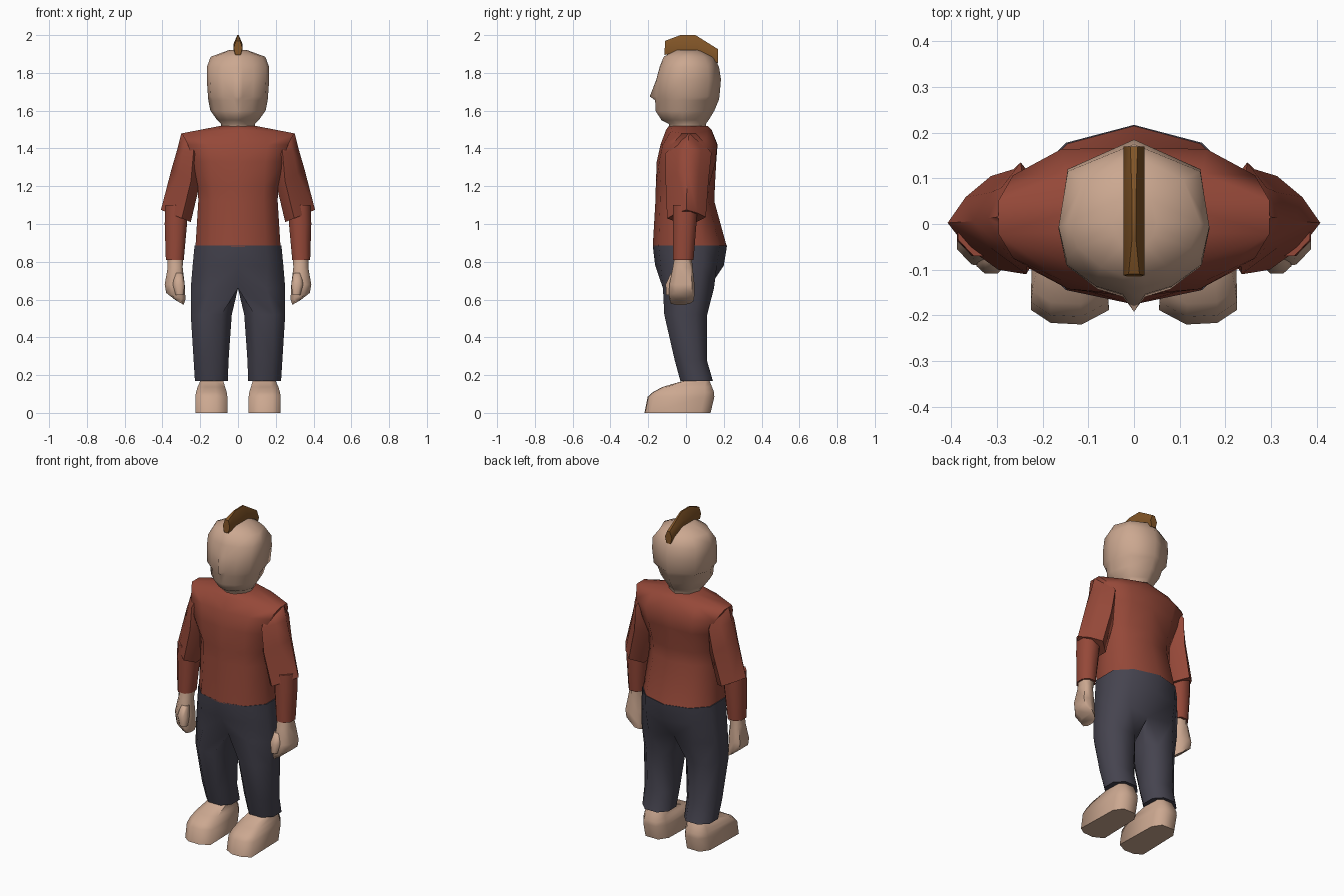
import bpy, bmesh, math

if "Cube" in bpy.data.objects:
    bpy.data.objects.remove(bpy.data.objects["Cube"])


def material(name, rgb):
    m = bpy.data.materials.new(name)
    m.diffuse_color = (*rgb, 1)
    m.use_nodes = True
    m.node_tree.nodes["Principled BSDF"].inputs["Base Color"].default_value = m.diffuse_color
    return m


SKIN = material("skin", (0.60, 0.39, 0.28))
RED = material("shirt_red", (0.30, 0.065, 0.04))
NAVY = material("trouser_grey", (0.06, 0.057, 0.078))
BROWN = material("hair_brown", (0.22, 0.09, 0.02))

# Cross-sections: u runs 0..1 across x, v runs -1..1 front to back
OCT = [(.25, -1), (.72, -1), (1, -.45), (1, .45), (.72, 1), (.25, 1), (0, .45), (0, -.45)]
HAND = [(.2, -1), (.7, -1), (1, -.5), (1, .8), (.7, 1), (.25, .7), (0, .2), (0, -.5)]
FOOT = [(.35, -1), (.75, -.98), (1, -.82), (.96, .7), (.75, 1), (.25, 1), (.04, .7), (0, -.82)]
SLEEVE = [(.3, -1), (.75, -.5), (1, 0), (.75, .55), (.4, 1), (0, .5), (0, -.5)]
HALF = [(0, -1), (.65, -.84), (1, -.38), (1, .38), (.65, .8), (0, 1), (0, .4), (0, -.4)]
SEAT = [(0, -.8), (.6, -1), (1, -.45), (1, .45), (.6, 1), (0, .8), (0, .4), (0, -.4)]
YOKE = [(0, -1), (.6, -.92), (1, -.6), (1, .6), (.6, .98), (0, 1), (0, .4), (0, -.4)]
RIDGE = [(0, -1), (.5, -.8), (1, -.3), (1, .3), (.5, .8), (0, 1), (0, .4), (0, -.4)]
SKULL = [(0, -1), (.15, -.98), (.5, -.88), (.9, -.6), (1, -.15), (.88, .62), (0, 1)]
JAW = [(0, -1), (.15, -.97), (.5, -.82), (.85, -.5), (1, -.1), (.75, .6), (0, 1)]
NOSE = [(0, -1.17)] + SKULL[1:]


def finish(bm, name, mat, angle):
    bmesh.ops.remove_doubles(bm, verts=bm.verts, dist=1e-4)
    bmesh.ops.recalc_face_normals(bm, faces=bm.faces)
    me = bpy.data.meshes.new(name)
    bm.to_mesh(me)
    bm.free()
    me.materials.append(mat)
    ob = bpy.data.objects.new(name, me)
    bpy.context.collection.objects.link(ob)
    bpy.ops.object.select_all(action='DESELECT')
    ob.select_set(True)
    bpy.context.view_layer.objects.active = ob
    bpy.ops.object.shade_smooth_by_angle(angle=math.radians(angle))


def loft(name, mat, rings, angle=65):
    """Skin rings (section, x0, z0, x1, z1, y0, y1) and mirror them across x = 0."""
    bm = bmesh.new()
    for side in (1, -1):
        loops = []
        for sec, x0, z0, x1, z1, y0, y1 in rings:
            loops.append([bm.verts.new((side * (x0 + u * (x1 - x0)),
                                        (y0 + y1) / 2 + v * (y1 - y0) / 2,
                                        z0 + u * (z1 - z0))) for u, v in sec])
        for a, b in zip(loops, loops[1:]):
            n = len(a)
            for i in range(n):
                q = (a[i], a[(i + 1) % n], b[(i + 1) % n], b[i])
                if any(abs(v.co.x) > 1e-4 for v in q):
                    bm.faces.new(q)
        bm.faces.new(loops[0])
        bm.faces.new(loops[-1])
    finish(bm, name, mat, angle)


def central(sec, rows):
    return [(sec, 0, z, hx, z, y0, y1) for z, hx, y0, y1 in rows]


def upright(sec, rows):
    return [(sec, x0, z, x1, z, y0, y1) for z, x0, x1, y0, y1 in rows]


# Head with neck and nose
loft("head", SKIN, central(JAW, [
    (1.50, .09, -.09, .105), (1.53, .09, -.09, .105), (1.55, .11, -.13, .12),
    (1.60, .146, -.162, .15), (1.655, .157, -.163, .173)])
    + central(NOSE, [(1.675, .159, -.163, .177)])
    + central(SKULL, [(1.765, .165, -.157, .185), (1.83, .165, -.14, .175)])
    + central(JAW, [(1.885, .145, -.118, .15), (1.92, .05, -.06, .08)]), 75)

# Mohawk: side profile (y, z, half width) swept across the head
crest = [(-.11, 1.97, .012), (-.03, 2.0, .004), (.05, 2.0, .004), (.17, 1.925, .008)]
base = [(-.115, 1.895, .014), (-.04, 1.91, .022), (.06, 1.91, .022), (.17, 1.85, .014)]
mid = [((a[0] + b[0]) / 2, (a[1] + b[1]) / 2, .023) for a, b in zip(crest, base)]
bm = bmesh.new()
rows = [[[bm.verts.new((s * w, y, z)) for y, z, w in line] for line in (base, mid, crest)]
        for s in (-1, 1)]
for i in range(3):
    for r in rows:
        for k in range(2):
            bm.faces.new((r[k][i], r[k][i + 1], r[k + 1][i + 1], r[k + 1][i]))
    for k in (0, 2):
        bm.faces.new((rows[0][k][i], rows[0][k][i + 1], rows[1][k][i + 1], rows[1][k][i]))
for i in (0, 3):
    bm.faces.new([rows[0][k][i] for k in range(3)] + [rows[1][k][i] for k in (2, 1, 0)])
finish(bm, "mohawk", BROWN, 50)

# Shirt body up to the collar
loft("shirt", RED, central(HALF, [
    (.88, .225, -.176, .216), (1.12, .21, -.162, .15), (1.20, .212, -.16, .153)])
    + central(YOKE, [(1.33, .24, -.155, .16), (1.42, .265, -.135, .167)])
    + [(RIDGE, 0, 1.50, .297, 1.48, -.105, .135), (RIDGE, 0, 1.52, .09, 1.52, -.09, .115)], 75)

# Sleeves: wide upper part, narrow cuff
loft("upper_sleeves", RED, [
    (SLEEVE, .20, 1.46, .30, 1.48, -.03, .06),
    (SLEEVE, .20, 1.36, .32, 1.40, -.11, .135),
    (SLEEVE, .205, 1.20, .352, 1.29, -.108, .12),
    (SLEEVE, .25, 1.01, .408, 1.075, -.10, .105)])
loft("lower_sleeves", RED, upright(OCT, [
    (1.10, .265, .385, -.07, .06), (1.0, .27, .388, -.07, .055), (.81, .287, .382, -.07, .04)]))

# Hands and thumbs
loft("hands", SKIN, [
    (OCT, .29, .83, .372, .83, -.06, .03), (HAND, .293, .77, .372, .77, -.07, .035),
    (HAND, .282, .68, .388, .68, -.088, .045), (HAND, .278, .60, .38, .635, -.09, .045),
    (HAND, .288, .572, .335, .60, -.08, .04)])
loft("thumbs", SKIN, upright(OCT, [
    (.74, .292, .335, -.08, -.04), (.68, .282, .345, -.108, -.05), (.625, .288, .33, -.105, -.06)]))

# Trousers: two legs joined above the crotch
loft("trousers", NAVY, central(HALF, [(.885, .23, -.176, .217), (.78, .24, -.163, .20)])
     + central(SEAT, [(.66, .25, -.122, .148)])
     + upright(OCT, [(.52, .033, .25, -.115, .112), (.28, .05, .235, -.06, .11),
                     (.17, .054, .228, -.03, .142)]))

# Bare feet
loft("feet", SKIN, upright(FOOT, [
    (0, .055, .225, -.22, .13), (.085, .056, .226, -.203, .15), (.11, .06, .222, -.175, .148),
    (.137, .068, .214, -.125, .138), (.168, .078, .20, -.02, .125), (.20, .09, .19, 0, .10)]))
